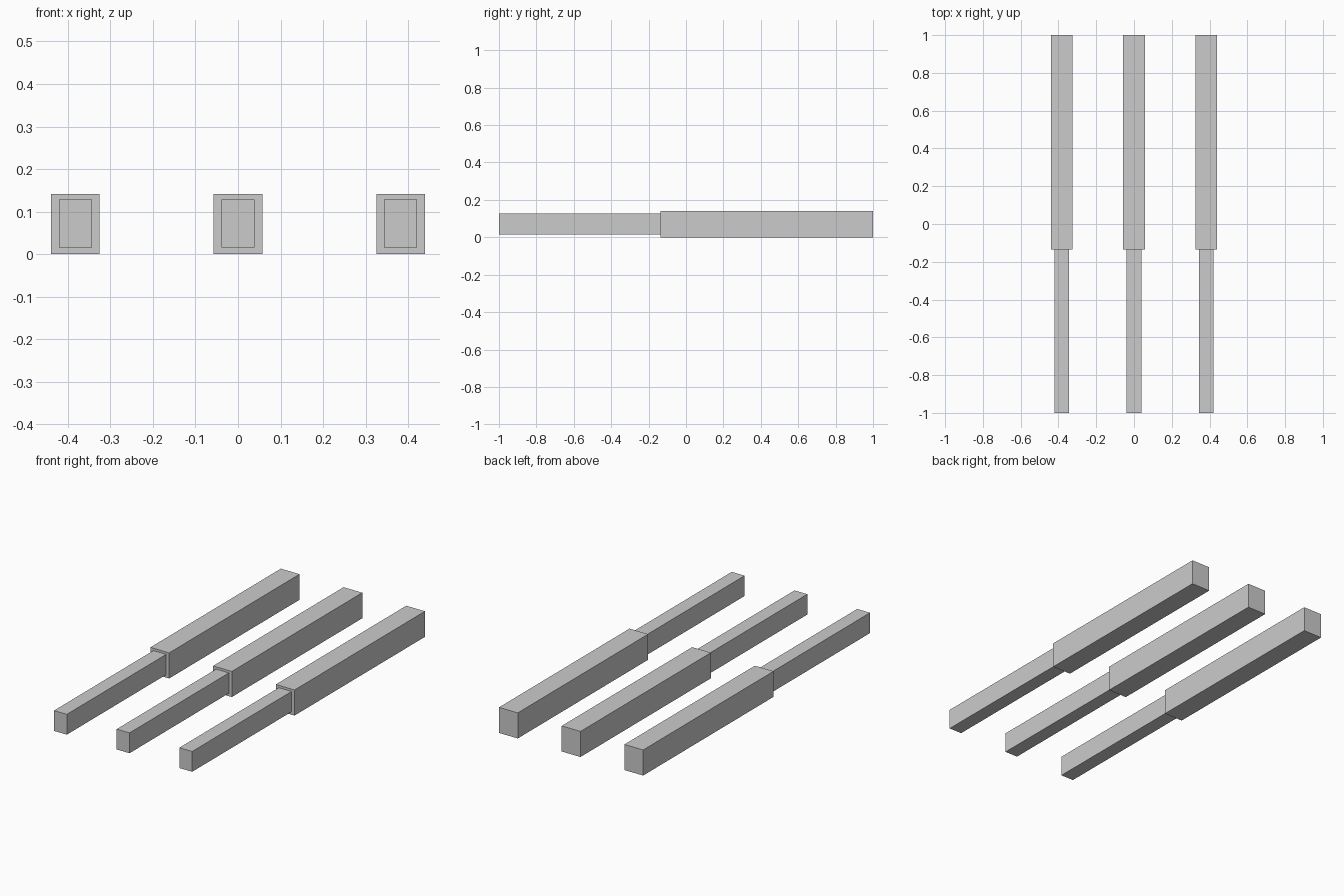
import bpy

if "Cube" in bpy.data.objects:
    bpy.data.objects.remove(bpy.data.objects["Cube"])


def box(name, x, y0, y1, z0, z1, width):
    """Axis-aligned box centred on x, spanning y0..y1 and z0..z1."""
    bpy.ops.mesh.primitive_cube_add(size=1, location=(x, (y0 + y1) / 2, (z0 + z1) / 2))
    ob = bpy.context.object
    ob.name = name
    ob.scale = (width, y1 - y0, z1 - z0)
    bpy.ops.object.transform_apply(location=False, rotation=False, scale=True)
    return ob


SPACING = 0.382
STEP_Y = -0.135  # where the thick part meets the thin part

for i, side in zip((-1, 0, 1), ("left", "middle", "right")):
    x = i * SPACING
    # thick rear beam
    box(side + "_thick_beam", x, STEP_Y, 1.0, 0.0, 0.141, 0.114)
    # thin front beam, butted against the thick one
    box(side + "_thin_beam", x, -1.0, STEP_Y, 0.016, 0.128, 0.078)
